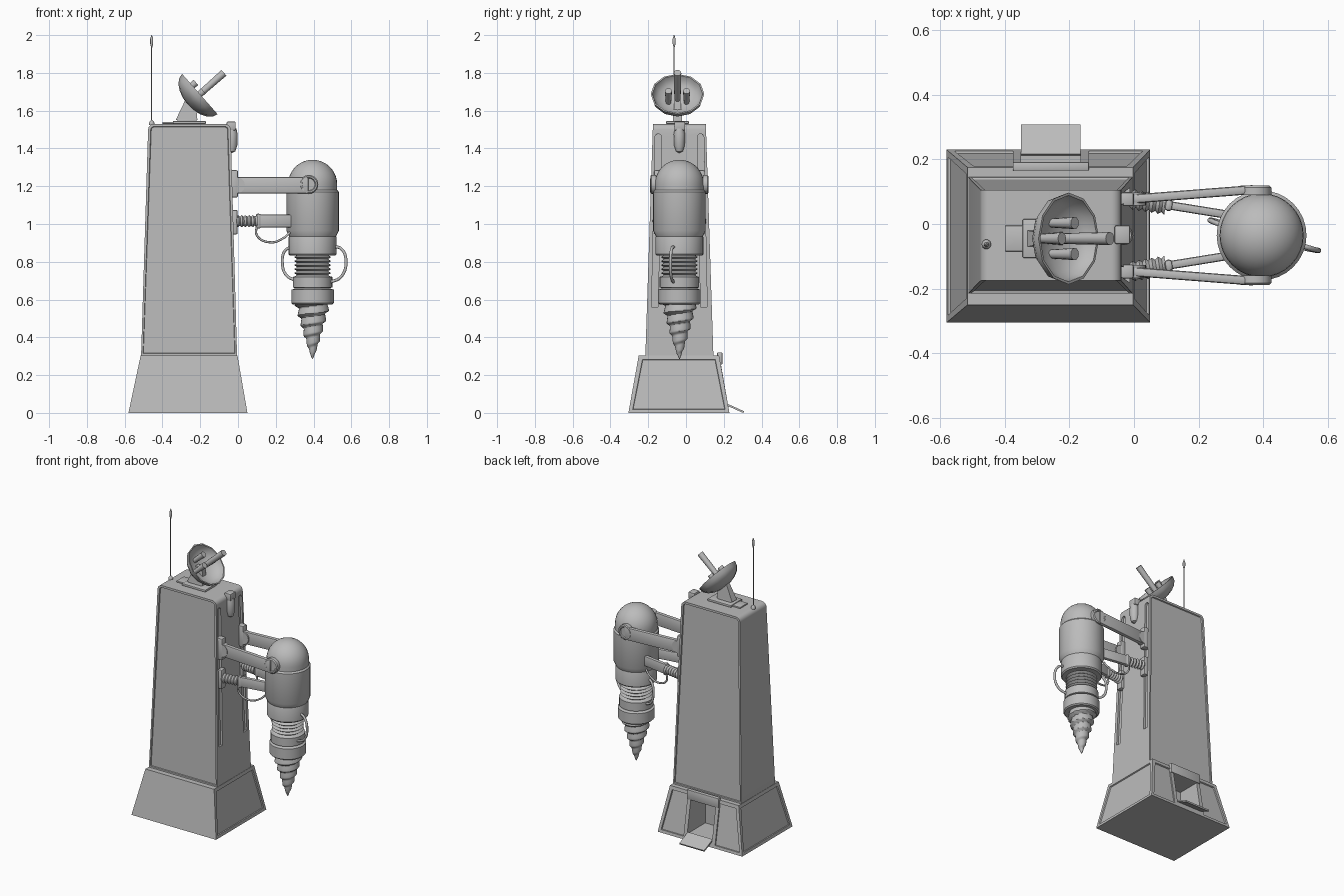
import bpy, bmesh, math
from mathutils import Vector

if "Cube" in bpy.data.objects:
    bpy.data.objects.remove(bpy.data.objects["Cube"])

grey = bpy.data.materials.new("warm_grey")
grey.diffuse_color = (0.5, 0.5, 0.5, 1)
grey.use_nodes = True
grey.node_tree.nodes["Principled BSDF"].inputs["Base Color"].default_value = grey.diffuse_color
CY = -0.035          # centre line of the tower and drill in y
DX = 0.395           # drill axis in x


def finish(bm, name, smooth=True):
    bmesh.ops.recalc_face_normals(bm, faces=bm.faces)
    me = bpy.data.meshes.new(name)
    bm.to_mesh(me)
    bm.free()
    ob = bpy.data.objects.new(name, me)
    bpy.context.collection.objects.link(ob)
    me.materials.append(grey)
    if smooth:
        bpy.ops.object.select_all(action='DESELECT')
        ob.select_set(True)
        bpy.context.view_layer.objects.active = ob
        bpy.ops.object.shade_smooth_by_angle(angle=math.radians(35))
    return ob


def frustum_bm(z0, r0, z1, r1):
    """Tapered box; rectangles are (xmin, xmax, ymin, ymax)."""
    bm = bmesh.new()
    rings = []
    for z, (a, b, c, d) in ((z0, r0), (z1, r1)):
        rings.append([bm.verts.new(p) for p in ((a, c, z), (b, c, z), (b, d, z), (a, d, z))])
    lo, hi = rings
    bm.faces.new(lo[::-1])
    bm.faces.new(hi)
    for i in range(4):
        j = (i + 1) % 4
        bm.faces.new((lo[i], lo[j], hi[j], hi[i]))
    bmesh.ops.recalc_face_normals(bm, faces=bm.faces)
    return bm


def box(name, x0, x1, y0, y1, z0, z1, bevel=0.0):
    bm = frustum_bm(z0, (x0, x1, y0, y1), z1, (x0, x1, y0, y1))
    if bevel:
        bmesh.ops.bevel(bm, geom=bm.edges[:], offset=bevel, segments=2, affect='EDGES', profile=0.5)
    return finish(bm, name)


def inset(bm, test, width, depth):
    for f in [f for f in bm.faces if test(f.normal)]:
        bmesh.ops.inset_region(bm, faces=[f], thickness=width, depth=0)
        bmesh.ops.inset_region(bm, faces=[f], thickness=0.003, depth=-depth)


def revolve(name, profile, n=24, origin=(0, 0, 0), axis=(0, 0, 1)):
    """Turn (radius, height) pairs around an axis."""
    q = Vector(axis).to_track_quat('Z', 'Y')
    bm = bmesh.new()
    rings = []
    for r, h in profile:
        rings.append([bm.verts.new(Vector(origin) + q @ Vector(
            (r * math.cos(t), r * math.sin(t), h)))
            for t in (2 * math.pi * i / n for i in range(n))])
    for a, b in zip(rings, rings[1:]):
        for i in range(n):
            j = (i + 1) % n
            bm.faces.new((a[i], a[j], b[j], b[i]))
    bm.faces.new(rings[0][::-1])
    bm.faces.new(rings[-1])
    bmesh.ops.remove_doubles(bm, verts=bm.verts, dist=1e-5)
    return finish(bm, name)


def rod(name, p, q, r0, r1=None, n=12):
    d = Vector(q) - Vector(p)
    return revolve(name, [(r0, 0), (r0 if r1 is None else r1, d.length)], n, p, d)


def beam(name, p, q, wide, tall):
    """Bevelled bar between two points, tall in z."""
    d = Vector(q) - Vector(p)
    bm = frustum_bm(-tall / 2, (0, d.length, -wide / 2, wide / 2),
                    tall / 2, (0, d.length, -wide / 2, wide / 2))
    bmesh.ops.bevel(bm, geom=bm.edges[:], offset=wide * 0.3, segments=2, affect='EDGES', profile=0.5)
    ob = finish(bm, name)
    ob.location = p
    ob.rotation_euler = (0, 0, math.atan2(d.y, d.x))
    return ob


def cable(name, pts, r=0.008):
    cu = bpy.data.curves.new(name, 'CURVE')
    cu.dimensions = '3D'
    cu.bevel_depth, cu.bevel_resolution, cu.resolution_u = r, 2, 8
    sp = cu.splines.new('BEZIER')
    sp.bezier_points.add(len(pts) - 1)
    for bp, p in zip(sp.bezier_points, pts):
        bp.co = p
        bp.handle_left_type = bp.handle_right_type = 'AUTO'
    cu.materials.append(grey)
    bpy.context.collection.objects.link(bpy.data.objects.new(name, cu))


def cut(ob, cutter):
    m = ob.modifiers.new("cut", 'BOOLEAN')
    m.operation, m.object, m.solver = 'DIFFERENCE', cutter, 'EXACT'
    bpy.ops.object.select_all(action='DESELECT')
    bpy.context.view_layer.objects.active = ob
    ob.select_set(True)
    bpy.ops.object.modifier_apply(modifier=m.name)
    bpy.data.objects.remove(cutter)


# Flared base with sunken side and back panels
bm = frustum_bm(0, (-0.58, 0.05, -0.305, 0.23), 0.305, (-0.515, -0.003, -0.25, 0.175))
inset(bm, lambda n: abs(n.x) > 0.7 or n.y > 0.7, 0.03, 0.008)
base = finish(bm, "base", False)
hatch = frustum_bm(0.005, (-0.375, -0.14, 0.15, 0.229), 0.28, (-0.375, -0.14, 0.1, 0.181))
hatch_frame = finish(hatch, "hatch_frame", False)
for part in (base, hatch_frame):
    cut(part, box("hatch_cutter", -0.35, -0.165, 0.03, 0.4, 0.04, 0.255))
box("hatch_lintel", -0.375, -0.14, 0.165, 0.192, 0.255, 0.32, 0.004)
bm = frustum_bm(-0.005, (-0.35, -0.165, 0, 0.1), 0.005, (-0.35, -0.165, 0, 0.1))
ramp = finish(bm, "ramp", False)
ramp.location, ramp.rotation_euler = (0, 0.214, 0.045), (-0.42, 0, 0)

# Tapered tower with rounded shoulders and framed front and back
bm = frustum_bm(0.305, (-0.513, -0.005, -0.215, 0.145), 1.53, (-0.475, -0.04, -0.175, 0.105))
ends = [e for e in bm.edges if all(v.co.z > 1.5 for v in e.verts)
        and abs(e.verts[0].co.x - e.verts[1].co.x) < 0.01]
bmesh.ops.bevel(bm, geom=ends, offset=0.03, segments=5, affect='EDGES', profile=0.5)
inset(bm, lambda n: abs(n.y) > 0.7, 0.014, 0.007)
tower = finish(bm, "tower")
# Sunken rails on the drill side
for s in (-1, 1):
    bm = bmesh.new()
    rail = [(0.017 * math.cos(t), 0.017 * math.sin(t)) for t in
            (math.pi * i / 8 for i in range(9))] + [(-0.017, -0.9), (0.017, -0.9)]
    face = bm.faces.new([bm.verts.new((0, y, z)) for y, z in rail])
    ext = bmesh.ops.extrude_face_region(bm, geom=[face])
    bmesh.ops.translate(bm, verts=[v for v in ext['geom'] if isinstance(v, bmesh.types.BMVert)], vec=(0.1, 0, 0))
    slot = finish(bm, "rail_cutter", False)
    slot.location = (-0.052, CY + s * 0.112, 1.46)
    slot.rotation_euler = (s * 0.02, -0.0287, 0)
    cut(tower, slot)

# Nose lamp above the drill
box("lamp_block", -0.06, -0.012, -0.062, -0.004, 1.495, 1.542, 0.006)
revolve("lamp_shell", [(0, 0), (0.018, 0.01), (0.028, 0.04), (0.03, 0.1), (0.024, 0.13), (0, 0.13)],
        16, (-0.032, CY, 1.375))

# Dish with mount and horns
box("mount_plate", -0.345, -0.17, -0.105, 0.015, 1.53, 1.545, 0.004)
box("mount_step", -0.4, -0.2, -0.085, -0.005, 1.53, 1.54, 0.003)
box("mount_bar", -0.32, -0.22, -0.07, -0.02, 1.54, 1.556, 0.003)
finish(frustum_bm(1.55, (-0.33, -0.215, -0.07, -0.02), 1.665,
                  (-0.275, -0.225, -0.06, -0.03)), "mount_neck", False)
rim, aim, dy = Vector((-0.202, -0.045, 1.688)), Vector((0.75, 0, 0.66)).normalized(), 0.142
outer = [(dy * math.sin(a), -0.085 * math.cos(a)) for a in (math.pi / 2 * i / 5 for i in range(6))]
inner = [(r * 0.94, h * 0.88) for r, h in reversed(outer)]
revolve("dish", outer + inner, 12, rim, aim)
side = Vector((0, 1, 0))
up = aim.cross(side)
rod("main_horn", rim - aim * 0.075, rim + aim * 0.17, 0.016, 0.02)
for i, (a, b) in enumerate(((0.048, 0.0), (-0.048, 0.0), (0.0, 0.06))):
    p = rim + side * a + up * b
    rod(f"small_horn_{i}", p - aim * 0.07, p + aim * 0.025, 0.014, 0.019)

# Whip antenna
revolve("antenna", [(0.015, 1.525), (0.015, 1.535), (0.009, 1.545), (0.003, 1.55), (0.003, 1.935),
                    (0.008, 1.955), (0.008, 1.98), (0.002, 2.0)], 10, (-0.457, -0.063, 0))

# Drill housing, collars and bellows
dome = [(0.13 * math.sin(a), 1.21 + 0.13 * math.cos(a)) for a in (math.pi / 2 * i / 9 for i in range(10))]
revolve("drill_housing", dome + [(0.13, 1.18), (0.139, 1.17), (0.139, 0.965), (0.125, 0.935),
        (0.127, 0.93), (0.127, 0.84), (0.12, 0.832), (0.09, 0.832)], 32, (DX, CY, 0))
bellows = [(0.098 if i % 2 else 0.082, 0.835 - 0.0105 * i) for i in range(12)]
revolve("drill_bellows", bellows, 28, (DX, CY, 0))
revolve("drill_chuck", [(0.08, 0.725), (0.105, 0.72), (0.105, 0.665), (0.09, 0.66), (0.112, 0.652),
        (0.112, 0.582), (0.105, 0.575), (0.08, 0.575)], 28, (DX, CY, 0))

# Spiral bit
bm = bmesh.new()
rows, n, prev = 60, 24, None
for k in range(rows + 1):
    u = k / rows
    ring = []
    for i in range(n):
        w = (u * 5.5 + i / n) % 1.0
        r = 0.088 * (1 - u) ** 0.85 * (0.86 + 0.26 * (w / 0.75 if w < 0.75 else (1 - w) * 4)) + 0.001
        t = 2 * math.pi * i / n
        ring.append(bm.verts.new((DX + r * math.cos(t), CY + r * math.sin(t), 0.58 - 0.295 * u)))
    if prev:
        for i in range(n):
            j = (i + 1) % n
            bm.faces.new((prev[i], prev[j], ring[j], ring[i]))
    else:
        bm.faces.new(ring)
    prev = ring
bm.faces.new(prev)
finish(bm, "drill_bit")

# Paired arms, brackets and pivots
for s, tag in ((-1, "front"), (1, "back")):
    y = CY + s * 0.112
    box(f"upper_bracket_{tag}", -0.045, 0.0, y - 0.022, y + 0.022, 1.14, 1.285, 0.008)
    rod(f"upper_knuckle_{tag}", (-0.005, y - 0.02, 1.205), (-0.005, y + 0.02, 1.205), 0.042, n=20)
    beam(f"upper_arm_{tag}", (-0.01, y, 1.205), (0.375, CY + s * 0.142, 1.205), 0.028, 0.086)
    revolve(f"pivot_{tag}", [(0.05, 0), (0.05, 0.024), (0.044, 0.03), (0.036, 0.03),
            (0.032, 0.024), (0, 0.024)], 24, (0.375, CY + s * 0.124, 1.21), (0, s, 0))
    box(f"lower_bracket_{tag}", -0.035, -0.002, y - 0.022, y + 0.022, 0.945, 1.075, 0.008)
    a, b = Vector((-0.01, y, 1.015)), Vector((0.3, CY + s * 0.062, 1.015))
    ribs = [(0.032 if i % 2 else 0.024, 0.01 * i) for i in range(12)]
    revolve(f"lower_bellows_{tag}", ribs, 16, a, b - a)
    beam(f"lower_arm_{tag}", a.lerp(b, 0.34), b, 0.026, 0.068)
    beam(f"lower_clamp_{tag}", a.lerp(b, 0.34), a.lerp(b, 0.42), 0.036, 0.08)
    # Hose under each lower arm
    cable(f"arm_hose_{tag}", [a + Vector(v) for v in
          ((0.11, -s * 0.01, -0.02), (0.11, -s * 0.015, -0.075), (0.18, -s * 0.025, -0.112),
           (0.25, -s * 0.035, -0.09), (0.285, -s * 0.045, -0.06))], 0.006)

# Hoses looping past the bellows
cable("outer_hose", [(0.5, -0.06, 0.88), (0.545, -0.075, 0.87), (0.572, -0.082, 0.8),
                     (0.545, -0.078, 0.72), (0.485, -0.065, 0.69)])
cable("inner_hose", [(0.29, -0.01, 0.88), (0.25, 0.005, 0.86), (0.235, 0.012, 0.79),
                     (0.255, 0.008, 0.73), (0.305, -0.01, 0.7)])
